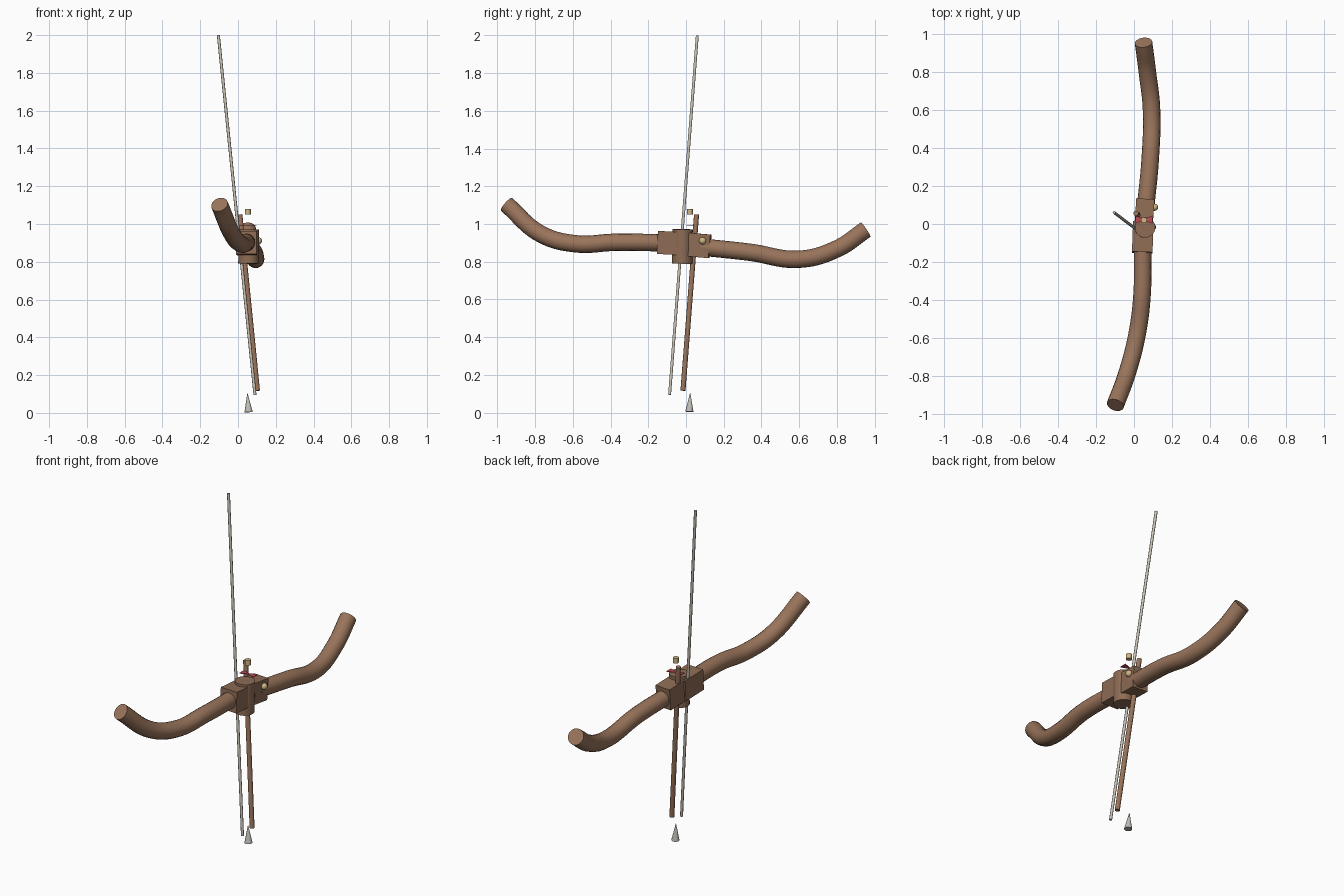
import bpy, bmesh, math
from mathutils import Vector

if "Cube" in bpy.data.objects:
    bpy.data.objects.remove(bpy.data.objects["Cube"])


def material(name, rgb):
    m = bpy.data.materials.new(name)
    m.diffuse_color = (*rgb, 1)
    m.use_nodes = True
    m.node_tree.nodes["Principled BSDF"].inputs["Base Color"].default_value = m.diffuse_color
    return m


WOOD = material("warm_wood", (0.32, 0.175, 0.105))
DARK_WOOD = material("block_wood", (0.27, 0.15, 0.09))
SHAFT = material("pale_shaft", (0.58, 0.54, 0.47))
STONE = material("grey_tip", (0.52, 0.51, 0.47))
GOLD = material("pale_gold", (0.62, 0.48, 0.23))
RED = material("red_vane", (0.5, 0.07, 0.09))


def add(name, bm, mat, smooth=False):
    me = bpy.data.meshes.new(name)
    bm.to_mesh(me)
    bm.free()
    me.materials.append(mat)
    ob = bpy.data.objects.new(name, me)
    bpy.context.collection.objects.link(ob)
    if smooth:
        bpy.ops.object.select_all(action='DESELECT')
        ob.select_set(True)
        bpy.context.view_layer.objects.active = ob
        bpy.ops.object.shade_smooth_by_angle(angle=math.radians(40))
    return ob


def rod(name, a, b, r1, r2, mat, sides=16):
    """Straight cylinder or cone from point a to point b."""
    a, b = Vector(a), Vector(b)
    bm = bmesh.new()
    bmesh.ops.create_cone(bm, cap_ends=True, segments=sides,
                          radius1=r1, radius2=r2, depth=(b - a).length)
    ob = add(name, bm, mat, True)
    ob.location = (a + b) / 2
    ob.rotation_euler = (b - a).to_track_quat('Z', 'Y').to_euler()


def block(name, centre, size, rot):
    bm = bmesh.new()
    bmesh.ops.create_cube(bm, size=1)
    bmesh.ops.scale(bm, vec=size, verts=bm.verts)
    ob = add(name, bm, DARK_WOOD)
    ob.location = centre
    ob.rotation_euler = [math.radians(v) for v in rot]


def limb(name, points, radius):
    """Curved round limb swept along a smooth path, closed at the ends."""
    cu = bpy.data.curves.new(name, 'CURVE')
    cu.dimensions = '3D'
    cu.bevel_depth = radius
    cu.bevel_resolution = 6
    cu.use_fill_caps = True
    sp = cu.splines.new('BEZIER')
    sp.resolution_u = 10
    sp.bezier_points.add(len(points) - 1)
    for p, co in zip(sp.bezier_points, points):
        p.co = co
        p.handle_left_type = p.handle_right_type = 'AUTO'
    tmp = bpy.data.objects.new(name + "_path", cu)
    bpy.context.collection.objects.link(tmp)
    me = bpy.data.meshes.new_from_object(
        tmp.evaluated_get(bpy.context.evaluated_depsgraph_get()))
    bm = bmesh.new()
    bm.from_mesh(me)
    bpy.data.objects.remove(tmp)
    bpy.data.meshes.remove(me)
    bmesh.ops.remove_doubles(bm, verts=bm.verts, dist=1e-5)
    ob = add(name, bm, WOOD, True)
    ob.data.materials.clear()
    ob.data.materials.append(WOOD)


# Bow limbs
limb("front_limb", [(0.045, -0.10, 0.90), (0.042, -0.375, 0.903), (0.015, -0.585, 0.895),
                    (-0.032, -0.77, 0.947), (-0.098, -0.951, 1.103)], 0.046)
limb("back_limb", [(0.06, 0.08, 0.878), (0.085, 0.34, 0.85), (0.092, 0.60, 0.813),
                   (0.07, 0.80, 0.868), (0.05, 0.953, 0.97)], 0.046)

# Central stock: two sockets and a round post
block("front_socket", (0.046, -0.07, 0.898), (0.108, 0.16, 0.122), (-3, 0, -2))
block("back_socket", (0.055, 0.06, 0.887), (0.096, 0.135, 0.125), (-5, 0, -4))
rod("centre_post", (0.055, -0.02, 0.79), (0.058, -0.018, 0.972), 0.054, 0.054, DARK_WOOD, 24)

# Long shaft, wooden handle and loose tip
rod("long_shaft", (0.09, -0.087, 0.095), (-0.104, 0.06, 2.0), 0.008, 0.008, SHAFT, 10)
rod("handle_rod", (0.103, -0.016, 0.117), (0.01, 0.056, 1.05), 0.0135, 0.0135, WOOD, 12)
rod("pointed_tip", (0.056, 0.018, 0.004), (0.05, 0.022, 0.105), 0.022, 0.0005, STONE, 12)

# Small gold fittings
rod("gold_cap", (0.052, 0.02, 1.05), (0.052, 0.02, 1.08), 0.016, 0.016, GOLD, 16)
bm = bmesh.new()
bmesh.ops.create_uvsphere(bm, u_segments=16, v_segments=10, radius=0.019)
add("gold_bead", bm, GOLD, True).location = (0.108, 0.088, 0.911)

# Flat red vanes, one on each side
for side, name in ((-1, "left_vane"), (1, "right_vane")):
    bm = bmesh.new()
    outline = [(0, 0.018), (0.045, 0.002), (0.045, 0.044), (0, 0.028)]
    f = bm.faces.new([bm.verts.new((0.052 + side * x, y, 0.992)) for x, y in outline])
    top = bmesh.ops.extrude_face_region(bm, geom=[f])
    bmesh.ops.translate(bm, vec=(0, 0, 0.004),
                        verts=[v for v in top["geom"] if isinstance(v, bmesh.types.BMVert)])
    bmesh.ops.recalc_face_normals(bm, faces=bm.faces)
    add(name, bm, RED)
